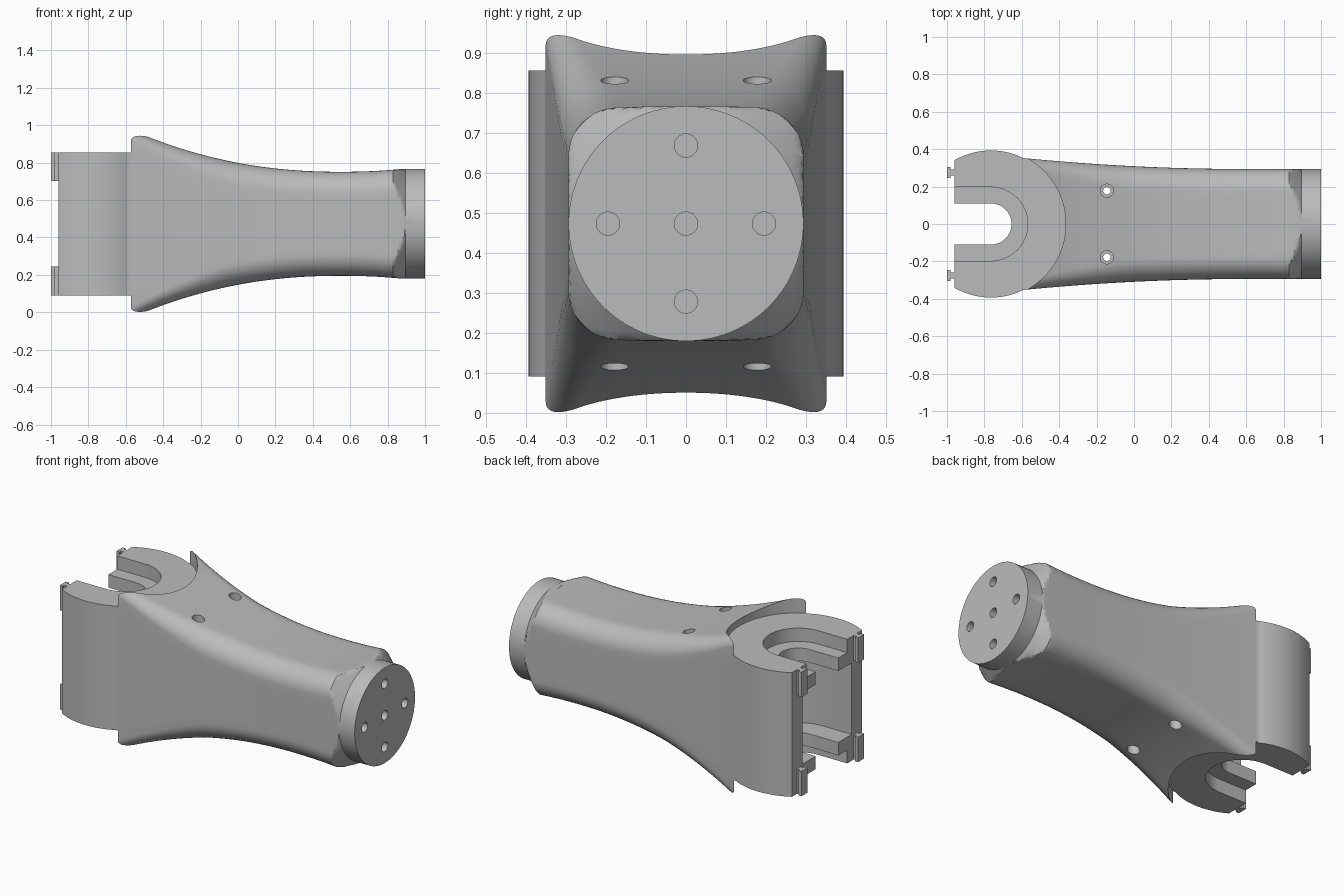
import bpy, bmesh, math
from mathutils import Matrix, Vector

cube = bpy.data.objects.get("Cube")
if cube:
    bpy.data.objects.remove(cube, do_unlink=True)

ZC = 0.473      # mid height
FX = -0.765     # fork axis
TOP = 0.382     # fork half height

grey = bpy.data.materials.new("plain_grey")
grey.use_nodes = True
grey.diffuse_color = (0.5, 0.5, 0.5, 1)
grey.node_tree.nodes["Principled BSDF"].inputs["Base Color"].default_value = (0.5, 0.5, 0.5, 1)


def make(name, bm):
    bmesh.ops.recalc_face_normals(bm, faces=bm.faces)
    mesh = bpy.data.meshes.new(name)
    bm.to_mesh(mesh)
    bm.free()
    mesh.materials.append(grey)
    obj = bpy.data.objects.new(name, mesh)
    bpy.context.collection.objects.link(obj)
    return obj


def loft(name, rings):
    bm = bmesh.new()
    loops = [[bm.verts.new(p) for p in ring] for ring in rings]
    n = len(loops[0])
    for a, b in zip(loops, loops[1:]):
        for i in range(n):
            bm.faces.new((a[i], a[(i + 1) % n], b[(i + 1) % n], b[i]))
    bm.faces.new(loops[0])
    bm.faces.new(loops[-1])
    return make(name, bm)


def cylinder(name, radius, start, end, sides=96):
    start, end = Vector(start), Vector(end)
    axis = end - start
    turn = axis.to_track_quat('Z', 'Y').to_matrix().to_4x4()
    bm = bmesh.new()
    bmesh.ops.create_cone(bm, cap_ends=True, segments=sides, radius1=radius, radius2=radius,
                          depth=axis.length, matrix=Matrix.Translation((start + end) / 2) @ turn)
    return make(name, bm)


def box(name, lo, hi):
    lo, hi = Vector(lo), Vector(hi)
    bm = bmesh.new()
    bmesh.ops.create_cube(bm, size=1, matrix=Matrix.Translation((lo + hi) / 2)
                          @ Matrix.Diagonal((*(hi - lo), 1)))
    return make(name, bm)


def slot(name, r, low, high):
    """U-shaped prism, open towards the fork mouth."""
    outline = [(-1.2, -r)]
    for i in range(33):
        a = math.pi * (i / 32 - 0.5)
        outline.append((FX + r * math.cos(a), r * math.sin(a)))
    outline.append((-1.2, r))
    return loft(name, [[(x, y, z) for x, y in outline] for z in (low, high)])


def combine(target, tool, operation):
    mod = target.modifiers.new("combine", 'BOOLEAN')
    mod.operation, mod.object, mod.solver = operation, tool, 'EXACT'
    graph = bpy.context.evaluated_depsgraph_get()
    mesh = bpy.data.meshes.new_from_object(target.evaluated_get(graph))
    target.modifiers.clear()
    target.data = mesh
    bpy.data.objects.remove(tool, do_unlink=True)


def section(x):
    """Rounded rectangle, trimmed by a cone near the disc end."""
    h = min(0.293 if x > 0.8 else 1, 0.278 + 0.175 * abs(x - 0.55) ** 2.17)
    w = 0.294 + 0.05 * (max(0, 0.6 - x) / 1.1) ** 2
    r = 0.12 - 0.06 * min(1, max(0, (-x - 0.05) / 0.5))
    arcs = []
    for q, (sy, sz) in enumerate(((1, 1), (-1, 1), (-1, -1), (1, -1))):
        for i in range(11):
            a = math.pi / 2 * (q + i / 10)
            arcs.append(Vector((sy * (w - r) + r * math.cos(a), sz * (h - r) + r * math.sin(a))))
    pts = []
    for i, p in enumerate(arcs):
        pts.append(p)
        if i % 11 == 10:            # subdivide the flat sides
            nxt = arcs[(i + 1) % len(arcs)]
            pts += [p.lerp(nxt, k / 10) for k in range(1, 10)]
    limit = 0.29 + max(0, 0.9 - x)
    pts = [p * min(1, limit / p.length) for p in pts]
    return [(x, p.x, ZC + p.y) for p in pts]


# Flared arm
stations = [-0.64 + 1.46 * i / 40 for i in range(41)] + [0.82 + 0.01 * i for i in range(1, 9)]
arm = loft("arm_body", [section(x) for x in stations])

# Clearance above and below the fork, then the round fork itself
for s in (-1, 1):
    trim = cylinder("trim", 0.4, (FX, 0, ZC + s * (TOP - 0.001)), (FX, 0, ZC + s * 0.8), 128)
    combine(arm, trim, 'DIFFERENCE')
combine(arm, cylinder("fork", 0.393, (FX, 0, ZC - TOP), (FX, 0, ZC + TOP), 128), 'UNION')

# Mounting disc
combine(arm, cylinder("disc", 0.2935, (0.86, 0, ZC), (1, 0, ZC), 96), 'UNION')

# Open mouth, stepped slots and inner cavity
combine(arm, box("mouth", (-1.4, -0.6, -0.2), (-0.96, 0.6, 1.2)), 'DIFFERENCE')
combine(arm, slot("through_slot", 0.11, -0.1, 1.1), 'DIFFERENCE')
combine(arm, slot("cavity", 0.24, ZC - 0.22, ZC + 0.22), 'DIFFERENCE')
for s in (-1, 1):
    low, high = sorted((ZC + s * 0.3, ZC + s * 0.6))
    combine(arm, slot("wide_slot", 0.197, low, high), 'DIFFERENCE')

# Screw holes through the arm, with wider mouths
for y in (-0.178, 0.178):
    combine(arm, cylinder("bore", 0.02, (-0.145, y, -0.2), (-0.145, y, 1.2), 24), 'DIFFERENCE')
    for s in (-1, 1):
        mouth = cylinder("bore_mouth", 0.035, (-0.145, y, ZC + s * 0.24), (-0.145, y, ZC + s * 0.7), 32)
        combine(arm, mouth, 'DIFFERENCE')

# Bolt holes in the disc
for y, z in ((0, 0), (0.195, 0), (-0.195, 0), (0, 0.195), (0, -0.195)):
    bolt = cylinder("bolt", 0.029, (0.9, y, ZC + z), (1.1, y, ZC + z), 32)
    combine(arm, bolt, 'DIFFERENCE')

bpy.ops.object.select_all(action='DESELECT')
arm.select_set(True)
bpy.context.view_layer.objects.active = arm
bpy.ops.object.shade_smooth_by_angle(angle=math.radians(25))

# Stepped clip tabs on the fork ends
for side, sy in (("left", 1), ("right", -1)):
    for level, sz in (("lower", -1), ("upper", 1)):
        z0, z1 = sorted((ZC + sz * 0.228, ZC + sz * TOP))
        for part, half, x0, x1 in (("neck", 0.016, -0.982, -0.955), ("tab", 0.03, -1, -0.98)):
            y = sy * 0.275
            box(f"{side}_{level}_{part}", (x0, y - half, z0), (x1, y + half, z1))
